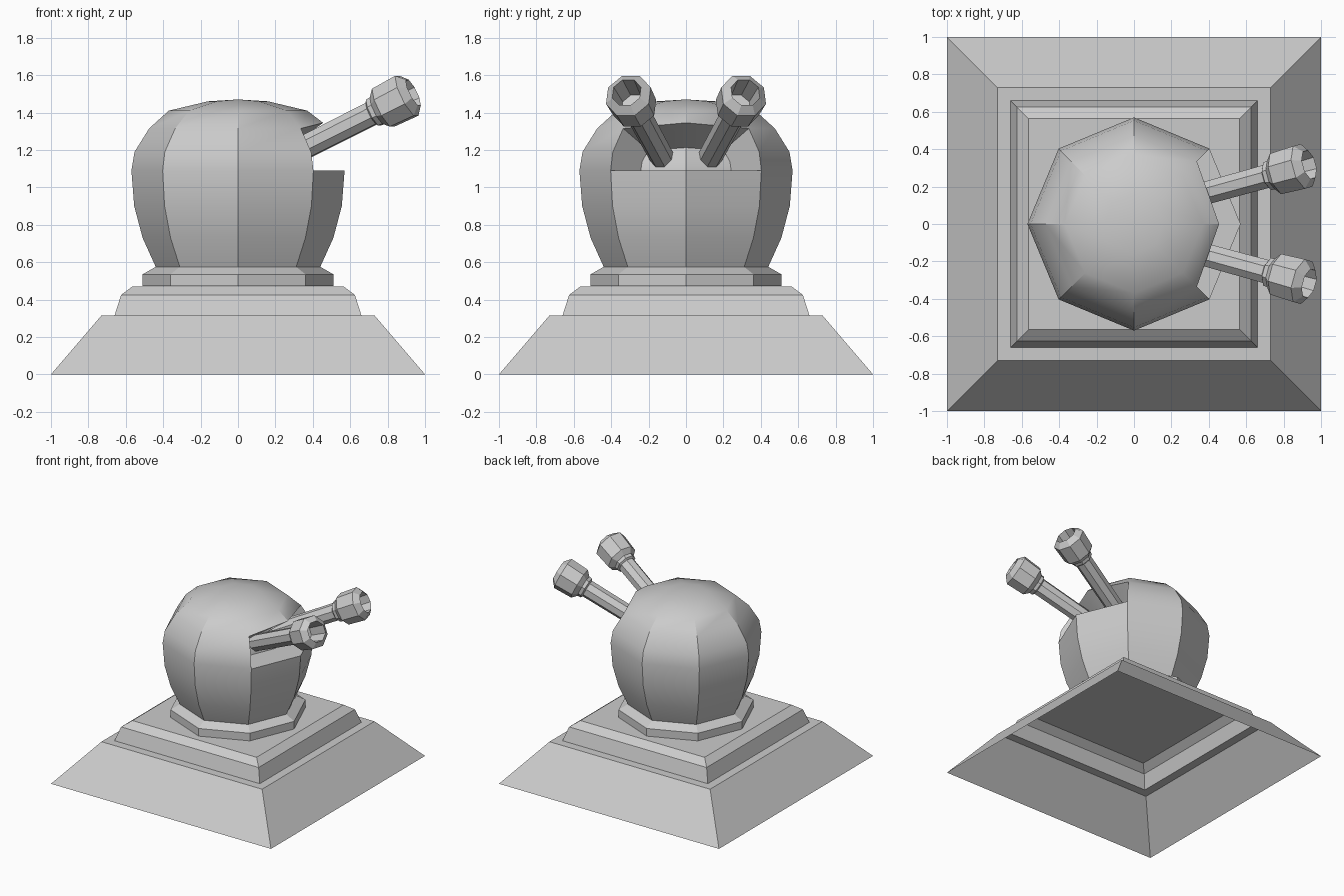
import bpy, bmesh
from math import cos, sin, pi, sqrt, radians
from mathutils import Vector

if "Cube" in bpy.data.objects:
    bpy.data.objects.remove(bpy.data.objects["Cube"])


def finish(name, bm):
    bmesh.ops.remove_doubles(bm, verts=bm.verts, dist=1e-5)
    bmesh.ops.recalc_face_normals(bm, faces=bm.faces)
    mesh = bpy.data.meshes.new(name)
    bm.to_mesh(mesh)
    bm.free()
    ob = bpy.data.objects.new(name, mesh)
    bpy.context.collection.objects.link(ob)
    return ob


def add_rings(bm, profile, n, turn=0.0):
    """One ring of n vertices for each (radius, height)."""
    return [[bm.verts.new((r * cos(turn + 2 * pi * i / n),
                           r * sin(turn + 2 * pi * i / n), z)) for i in range(n)]
            for r, z in profile]


def lathe(name, profile, n, turn=0.0):
    bm = bmesh.new()
    rings = add_rings(bm, profile, n, turn)
    for a, b in zip(rings, rings[1:]):
        for i in range(n):
            j = (i + 1) % n
            bm.faces.new((a[i], a[j], b[j], b[i]))
    return finish(name, bm)


# Stepped square base, hollow underneath
steps = [(1, 0), (0.73, 0.315), (0.66, 0.315), (0.625, 0.425), (0.565, 0.47), (0, 0.47)]
lathe("stepped_base", [(r * sqrt(2), z) for r, z in steps], 4, pi / 4)

# Octagonal collar under the dome
lathe("collar", [(0, 0.472), (0.51, 0.472), (0.51, 0.535), (0.44, 0.575), (0, 0.575)], 8)

# Faceted dome with a recessed gun port on the +x side
bm = bmesh.new()
outline = [(0.44, 0.575), (0.51, 0.73), (0.555, 0.9), (0.57, 1.09), (0.553, 1.19),
           (0.475, 1.315), (0.37, 1.41), (0.16, 1.46), (0, 1.47)]
rings = add_rings(bm, outline, 8)
rings[5][0].co = (0.455, 0, 1.345)
for k in range(len(rings) - 1):
    for i in range(8):
        if k in (3, 4) and i in (7, 0):
            continue
        j = (i + 1) % 8
        bm.faces.new((rings[k][i], rings[k][j], rings[k + 1][j], rings[k + 1][i]))
bm.faces.new(rings[0])
# Port lining: the removed patch shrunk inward and joined to the rim
outer = [[rings[k][i] for i in (7, 0, 1)] for k in (3, 4, 5)]
inner = [[bm.verts.new((v.co.x * 0.6, v.co.y * 0.6, 1.09 + (v.co.z - 1.09) * 0.48))
          for v in row] for row in outer]
for k in range(2):
    for i in range(2):
        bm.faces.new((inner[k][i], inner[k][i + 1], inner[k + 1][i + 1], inner[k + 1][i]))
rim = [(0, 0), (0, 1), (0, 2), (1, 2), (2, 2), (2, 1), (2, 0), (1, 0)]
for (a, b), (c, d) in zip(rim, rim[1:] + rim[:1]):
    bm.faces.new((outer[a][b], outer[c][d], inner[c][d], inner[a][b]))
dome = finish("dome", bm)
bpy.context.view_layer.objects.active = dome
dome.select_set(True)
bpy.ops.object.shade_smooth_by_angle(angle=radians(30))

# Pair of barrels with hollow muzzles, splayed outward and raised
for side, label in ((1, "left"), (-1, "right")):
    barrel = lathe("barrel_" + label,
                   [(0, 0), (0.065, 0), (0.068, 0.595), (0.083, 0.605), (0.085, 0.63),
                    (0.122, 0.665), (0.128, 0.81), (0.082, 0.85), (0.072, 0.68), (0, 0.68)],
                   8, pi / 8)
    barrel.location = (0.2, side * 0.115, 1.135)
    barrel.rotation_mode = 'QUATERNION'
    barrel.rotation_quaternion = Vector((1, side * 0.275, 0.505)).to_track_quat('Z', 'Y')
